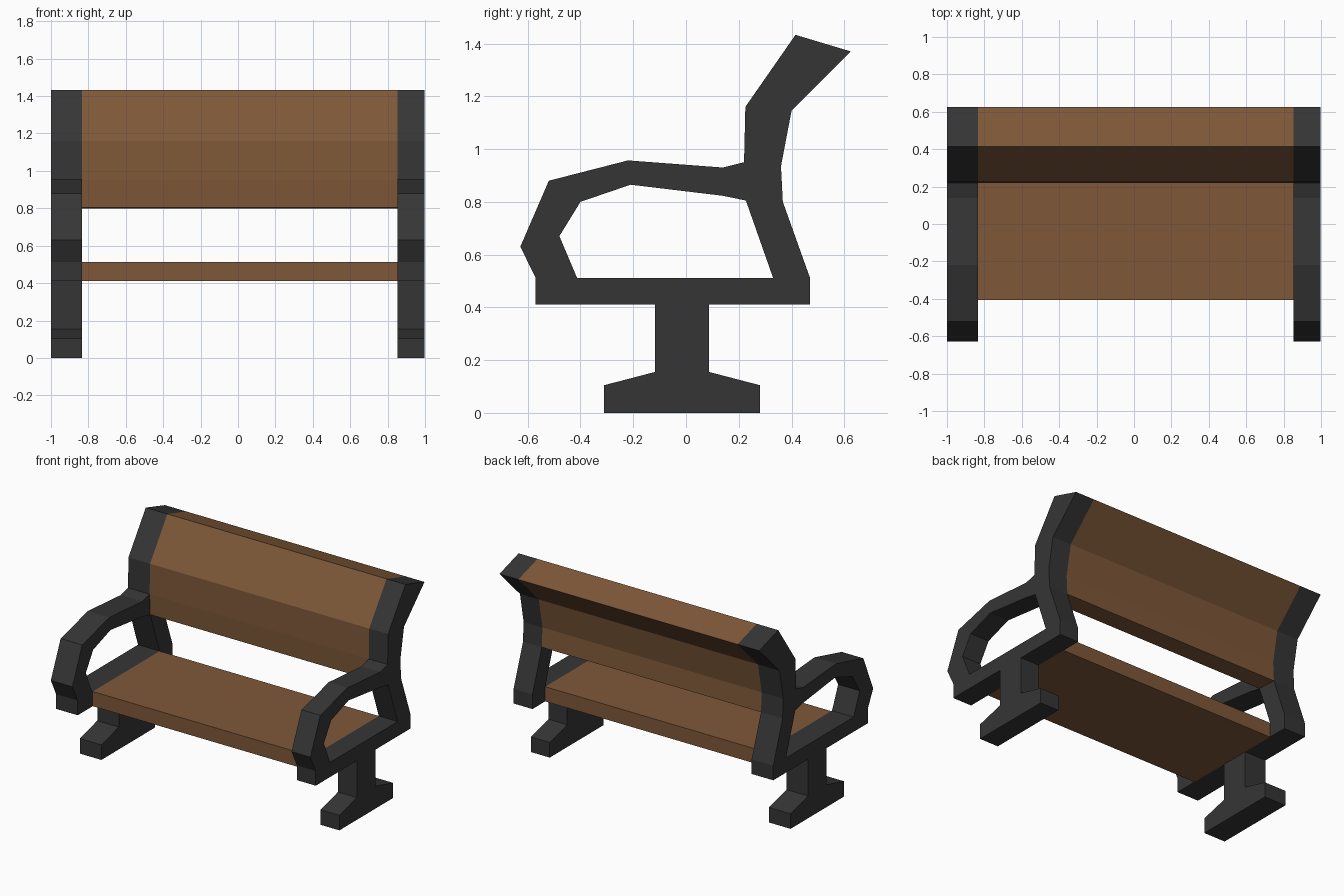
import bpy, bmesh
from mathutils import Vector

if "Cube" in bpy.data.objects:
    bpy.data.objects.remove(bpy.data.objects["Cube"])


def material(name, rgb):
    m = bpy.data.materials.new(name)
    m.diffuse_color = (*rgb, 1)
    m.use_nodes = True
    m.node_tree.nodes["Principled BSDF"].inputs["Base Color"].default_value = m.diffuse_color
    return m


wood = material("brown_wood", (0.21, 0.098, 0.040))
iron = material("dark_iron", (0.036, 0.036, 0.036))


def extrude_profile(name, loops, x0, x1, mat):
    """Fill closed (y, z) loops, inner loops being holes, and extrude along x."""
    bm = bmesh.new()
    edges = []
    for loop in loops:
        vs = [bm.verts.new((x0, y, z)) for y, z in loop]
        edges += [bm.edges.new((vs[i - 1], vs[i])) for i in range(len(vs))]
    bmesh.ops.triangle_fill(bm, edges=edges, use_beauty=True, normal=(1, 0, 0))
    ext = bmesh.ops.extrude_face_region(bm, geom=bm.faces[:], use_keep_orig=True)
    moved = [g for g in ext["geom"] if isinstance(g, bmesh.types.BMVert)]
    bmesh.ops.translate(bm, verts=moved, vec=Vector((x1 - x0, 0, 0)))
    bmesh.ops.recalc_face_normals(bm, faces=bm.faces[:])
    me = bpy.data.meshes.new(name)
    bm.to_mesh(me)
    bm.free()
    me.materials.append(mat)
    ob = bpy.data.objects.new(name, me)
    bpy.context.collection.objects.link(ob)
    return ob


# Curved back section, shared by the frames and the backrest
back_curve = [(0.22, 0.95), (0.225, 1.16), (0.415, 1.433), (0.625, 1.37),
              (0.40, 1.145), (0.36, 0.935), (0.367, 0.80)]

# Side frame: foot, post, seat support, armrest loop and back upright
outline = [(-0.31, 0), (-0.31, 0.105), (-0.118, 0.155), (-0.118, 0.41),
           (-0.57, 0.41), (-0.57, 0.512), (-0.628, 0.63), (-0.52, 0.88),
           (-0.22, 0.957), (0.14, 0.93)] + back_curve + [
           (0.47, 0.512), (0.47, 0.41), (0.088, 0.41), (0.088, 0.155),
           (0.28, 0.105), (0.28, 0)]
arm_opening = [(-0.413, 0.512), (-0.48, 0.67), (-0.40, 0.80), (-0.21, 0.865),
               (0.14, 0.823), (0.227, 0.805), (0.33, 0.512)]

LEFT, RIGHT = -0.834, 0.852
extrude_profile("left_frame", [outline, arm_opening], -1.0, LEFT, iron)
extrude_profile("right_frame", [outline, arm_opening], RIGHT, 0.997, iron)

# Seat board
extrude_profile("seat", [[(-0.405, 0.41), (-0.405, 0.512), (0.33, 0.512), (0.33, 0.41)]],
                LEFT, RIGHT, wood)

# Backrest
extrude_profile("backrest", [[(0.227, 0.805)] + back_curve], LEFT, RIGHT, wood)
